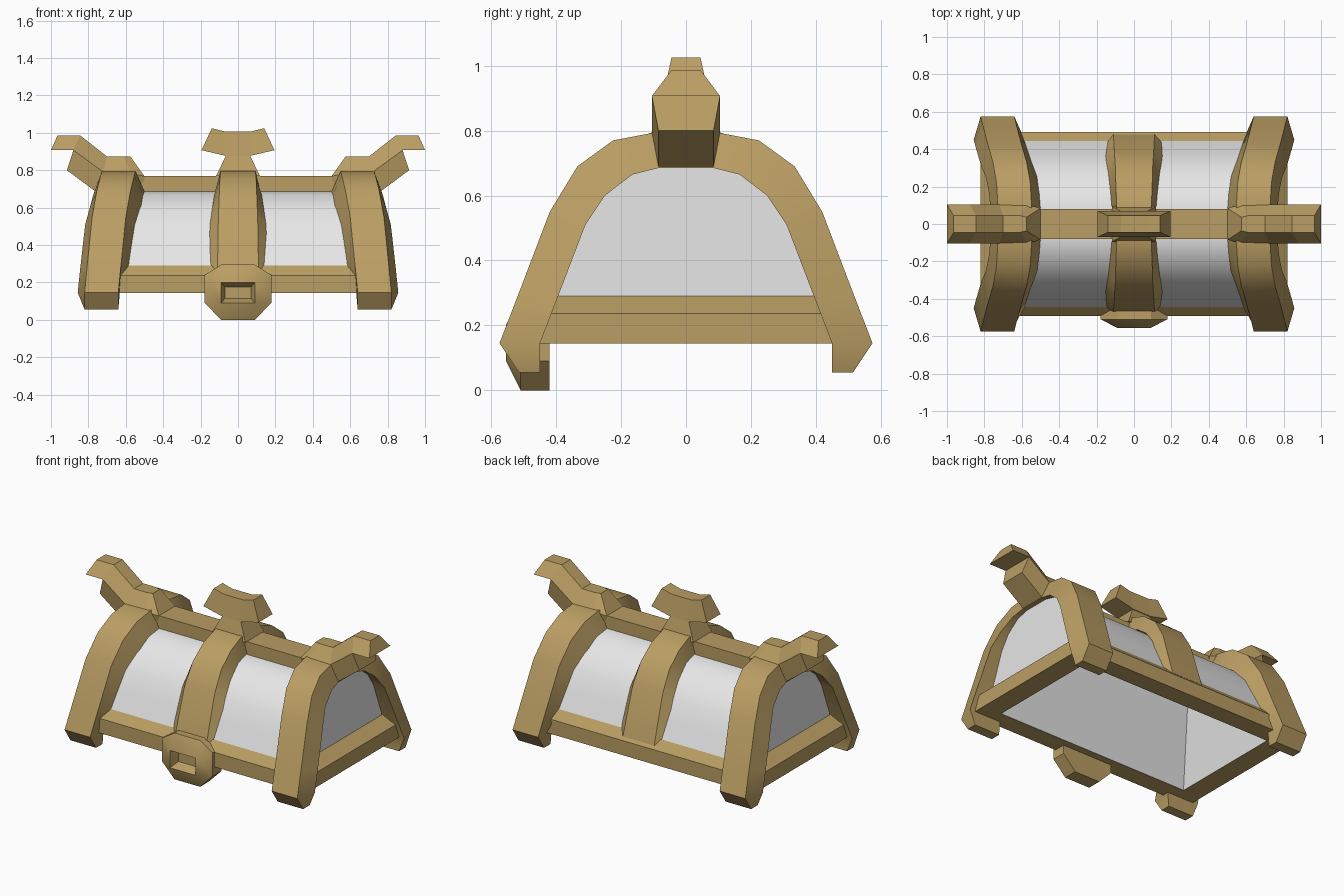
import bpy, bmesh
from mathutils import Vector

old = bpy.data.objects.get("Cube")
if old:
    bpy.data.objects.remove(old, do_unlink=True)


def material(name, rgb):
    m = bpy.data.materials.new(name)
    m.use_nodes = True
    col = (*rgb, 1.0)
    m.diffuse_color = col
    m.node_tree.nodes["Principled BSDF"].inputs["Base Color"].default_value = col
    return m


TAN = material("tan wood", (0.49, 0.34, 0.125))
WHITE = material("pale canopy", (0.83, 0.83, 0.83))


def loft(name, rings, mat, loop=False, drop_floor=False, smooth=0):
    """Skin a row of closed rings; cap the ends unless the row loops."""
    bm = bmesh.new()
    rows = [[bm.verts.new(Vector(p)) for p in r] for r in rings]
    n = len(rows[0])
    pairs = list(zip(rows, rows[1:]))
    if loop:
        pairs.append((rows[-1], rows[0]))
    else:
        bm.faces.new(rows[0])
        bm.faces.new(rows[-1])
    for a, b in pairs:
        for i in range(n):
            j = (i + 1) % n
            bm.faces.new((a[i], a[j], b[j], b[i]))
    bmesh.ops.remove_doubles(bm, verts=bm.verts, dist=0.0005)
    bmesh.ops.recalc_face_normals(bm, faces=bm.faces)
    if drop_floor:
        bm.normal_update()
        floor = [f for f in bm.faces if f.normal.z < -0.9]
        bmesh.ops.delete(bm, geom=floor, context="FACES")
    me = bpy.data.meshes.new(name)
    bm.to_mesh(me)
    bm.free()
    me.materials.append(mat)
    ob = bpy.data.objects.new(name, me)
    bpy.context.collection.objects.link(ob)
    if smooth:
        bpy.ops.object.select_all(action="DESELECT")
        ob.select_set(True)
        bpy.context.view_layer.objects.active = ob
        bpy.ops.object.shade_smooth_by_angle(angle=smooth)


def arch(name, stations, side=1):
    """Foot to crown: outer y z, inner y z, centre x, half widths of the
    outer strip, of the inner edge away from the middle, and towards it."""
    def ring(s, sy):
        yo, zo, yi, zi, c, w, w_far, w_near = s
        return [(side * (c - w), sy * yo, zo), (side * (c + w), sy * yo, zo),
                (side * (c + w_far), sy * yi, zi), (side * (c - w_near), sy * yi, zi)]
    rings = [ring(s, -1) for s in stations] + [ring(s, 1) for s in reversed(stations)]
    loft(name, rings, TAN, smooth=0.6)


def bar(name, stations, w_top, w_low, side=1, taper=1):
    """Bevelled bar: each station is a top point and a low point in x and z;
    taper narrows the last station."""
    rings = []
    for xt, zt, xl, zl in stations:
        k = taper if (xt, zt, xl, zl) == stations[-1] else 1
        rings.append([(side * xt, -w_top * k, zt), (side * xt, w_top * k, zt),
                      (side * xl, w_low * k, zl), (side * xl, -w_low * k, zl)])
    loft(name, rings, TAN)


def box_ring(x, y, z):
    return [(-x, -y, z), (x, -y, z), (x, y, z), (-x, y, z)]


# End arches with feet, and the horn on each crown
end_arch = [(.515, .055, .45, .055, .73, .09, .09, .09),
            (.575, .145, .45, .145, .73, .09, .127, .098),
            (.519, .29, .398, .28, .716, .09, .127, .155),
            (.42, .55, .31, .51, .69, .09, .127, .155),
            (.335, .69, .25, .60, .665, .09, .127, .15),
            (.225, .77, .165, .665, .645, .09, .13, .14),
            (.105, .793, .085, .685, .638, .09, .13, .138)]
horn_top = [(.965, .987, 1.0, .907), (.845, .987, .88, .907), (.70, .873, .72, .79),
            (.61, .873, .57, .782), (.575, .873, .50, .768)]
horn_base = [(.88, .907, .915, .80), (.72, .79, .76, .685),
             (.57, .782, .57, .685), (.50, .768, .50, .685)]
for label, side in (("left", 1), ("right", -1)):
    arch(label + "_arch", end_arch, side)
    bar(label + "_horn", horn_top, .045, .105, side, taper=.8)
    bar(label + "_horn_base", horn_base, .105, .085, side, taper=.8)

# Middle arch and its crest
arch("middle_arch", [(.478, .255, .445, .25, 0, .11, .158, .158),
                     (.385, .55, .345, .51, 0, .105, .15, .15),
                     (.31, .675, .272, .60, 0, .10, .137, .137),
                     (.205, .757, .176, .672, 0, .097, .126, .126),
                     (.10, .797, .086, .69, 0, .093, .118, .118)])
half = [(-.14, 1.025, -.195, .907), (-.07, 1.007, -.065, .877)]
bar("crest", half + [(-a, b, -c, d) for a, b, c, d in reversed(half)], .045, .07)
loft("crest_stem", [box_ring(.062, .06, .90), box_ring(.065, .065, .877),
                    box_ring(.118, .095, .768)], TAN)

# Ridge beam
loft("ridge_beam", [[(x, -.08, .685), (x, .08, .685), (x, .08, .768), (x, -.08, .768)]
                    for x in (-.52, .52)], TAN)

# Base frame, a bevelled section swept round the rectangle
section = [(.82, .493, .144), (.82, .493, .237), (.742, .445, .29), (.688, .375, .144)]
loft("base_frame", [[(sx * x, sy * y, z) for x, y, z in section]
                    for sx, sy in ((1, 1), (-1, 1), (-1, -1), (1, -1))], TAN, loop=True)

# Canopy, open underneath, with flat end panels
outline = [(.447, .28), (.392, .40), (.341, .51), (.268, .597), (.172, .668), (.082, .687)]
outline = [(-y, z) for y, z in outline] + outline[::-1]
loft("canopy", [[(x, y, z) for y, z in outline] for x in (-.738, .738)],
     WHITE, drop_floor=True, smooth=0.7)

# Flat-sided lining seen through the open base
loft("lining", [box_ring(.688, .375, .146), box_ring(.58, .21, .59)], WHITE, drop_floor=True)

# Lock: domed octagon with a sunken keyhole
octagon = [(.09, 0), (.178, .09), (.178, .24), (.09, .295)]
octagon += [(-x, z) for x, z in reversed(octagon)]


def squared(half_width, low, high):
    """Squeeze the octagon into a rectangle."""
    return [(max(-half_width, min(half_width, x)), max(low, min(high, z)))
            for x, z in octagon]


layers = [(octagon, -.42), (octagon, -.51),
          (squared(.09, .09, .20), -.555), (squared(.07, .115, .175), -.50)]
loft("lock", [[(x, y, z) for x, z in pts] for pts, y in layers], TAN, smooth=0.5)
